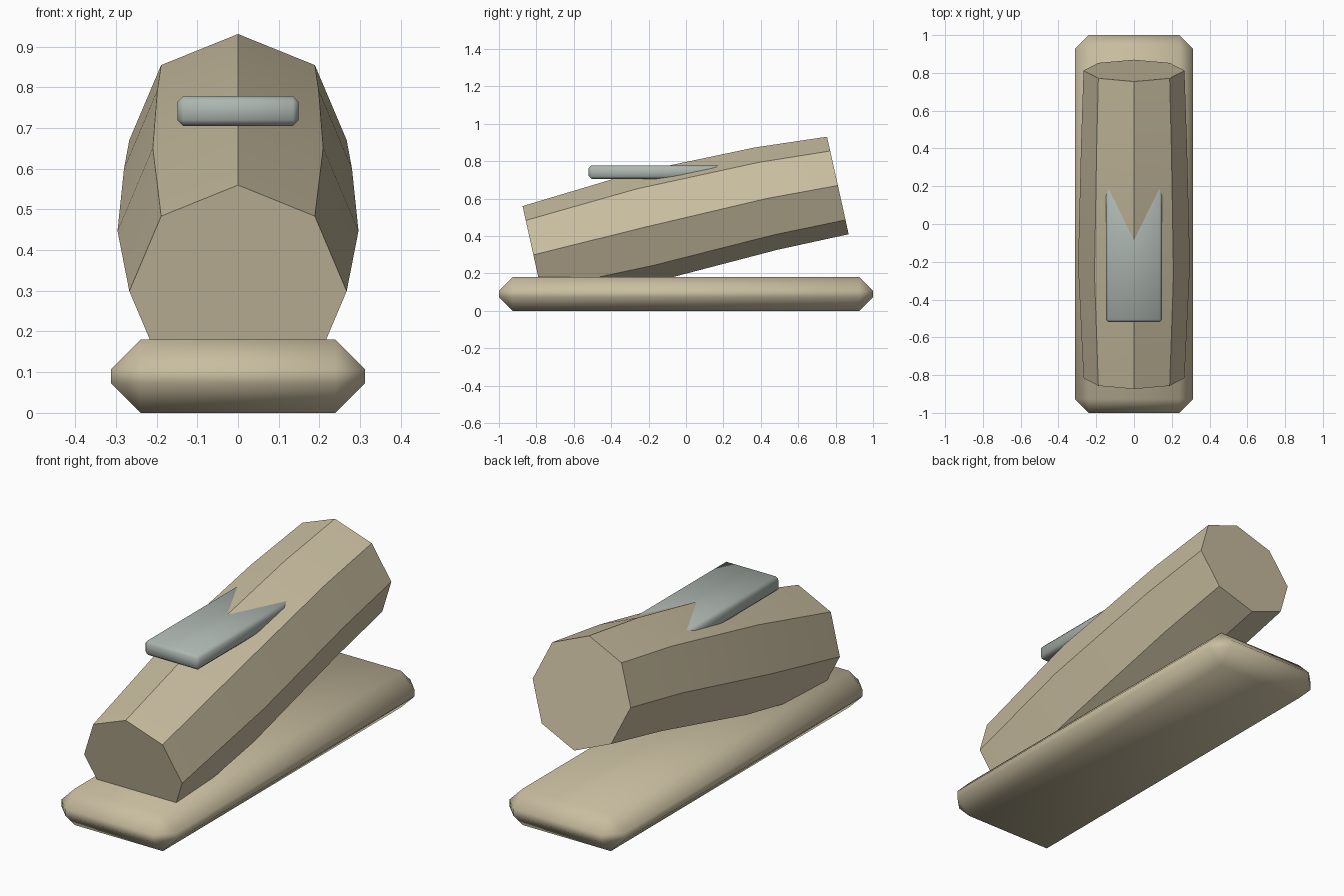
import bpy, bmesh, math
from mathutils import Vector

if "Cube" in bpy.data.objects:
    bpy.data.objects.remove(bpy.data.objects["Cube"])


def material(name, rgb):
    m = bpy.data.materials.new(name)
    m.diffuse_color = (*rgb, 1)
    m.use_nodes = True
    m.node_tree.nodes["Principled BSDF"].inputs["Base Color"].default_value = m.diffuse_color
    return m


tan = material("tan", (0.58, 0.51, 0.35))
grey = material("grey green", (0.42, 0.47, 0.435))


def make_object(name, bm, mat, angle):
    bmesh.ops.recalc_face_normals(bm, faces=bm.faces)
    mesh = bpy.data.meshes.new(name)
    bm.to_mesh(mesh)
    bm.free()
    mesh.materials.append(mat)
    ob = bpy.data.objects.new(name, mesh)
    bpy.context.collection.objects.link(ob)
    bpy.context.view_layer.objects.active = ob
    ob.select_set(True)
    bpy.ops.object.shade_smooth_by_angle(angle=math.radians(angle))
    ob.select_set(False)
    return ob


def bevelled_box(name, low, high, width, mat):
    low, high = Vector(low), Vector(high)
    bm = bmesh.new()
    bmesh.ops.create_cube(bm, size=1)
    for v in bm.verts:
        v.co = (low + high) / 2 + v.co * (high - low)
    bmesh.ops.bevel(bm, geom=bm.edges[:], offset=width, segments=1,
                    affect='EDGES', profile=0.5)
    return make_object(name, bm, mat, 60)


# Low base slab with chamfered edges
bevelled_box("base", (-0.3125, -1, 0), (0.3125, 1, 0.18), 0.073, tan)

# Level plate sunk into the sloping body
bevelled_box("top_plate", (-0.149, -0.52, 0.705), (0.149, 0.3, 0.778), 0.0145, grey)

# Tilted octagonal body, bulging in the middle: (y, z, radius) of each ring
tilt = math.radians(12.5)
rings = [(-0.816, 0.299, 0.267), (-0.22, 0.447, 0.296),
         (0.43, 0.60, 0.28), (0.812, 0.67, 0.267)]
bm = bmesh.new()
loops = []
for y, z, r in rings:
    loop = []
    for i in range(8):
        a = i * math.tau / 8
        up = r * math.cos(a)
        loop.append(bm.verts.new((r * math.sin(a), y - up * math.sin(tilt),
                                  z + up * math.cos(tilt))))
    loops.append(loop)
for a, b in zip(loops, loops[1:]):
    for i in range(8):
        j = (i + 1) % 8
        bm.faces.new((a[i], a[j], b[j], b[i]))
bm.faces.new(loops[0])
bm.faces.new(loops[-1])
make_object("body", bm, tan, 30)
